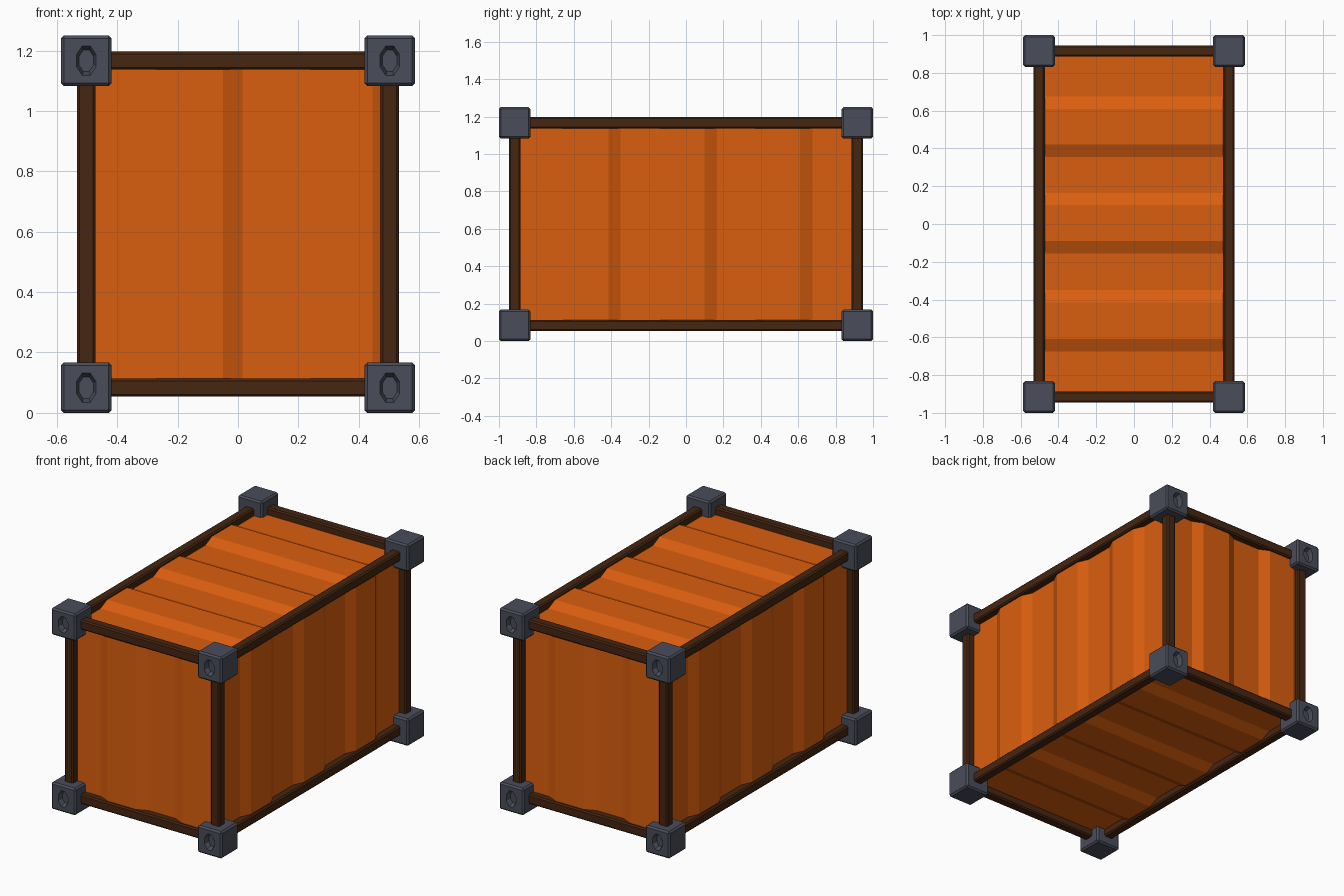
import bpy, bmesh, math
from mathutils import Matrix, Vector

if "Cube" in bpy.data.objects:
    bpy.data.objects.remove(bpy.data.objects["Cube"])

CX, CY, CZ, HZ = 0.5025, 0.916, 0.625, 0.5415   # frame centre lines
CORNER, BEAM, DEPTH = 0.168, 0.06, 0.030


def material(name, rgb):
    m = bpy.data.materials.new(name)
    m.diffuse_color = (*rgb, 1)
    m.use_nodes = True
    m.node_tree.nodes["Principled BSDF"].inputs["Base Color"].default_value = m.diffuse_color
    return m


ORANGE = material("orange panel", (0.70, 0.112, 0.0045))
BROWN = material("dark brown frame", (0.060, 0.019, 0.0055))
GREY = material("slate grey corner", (0.067, 0.075, 0.103))


def add_object(name, mesh, mat=None):
    ob = bpy.data.objects.new(name, mesh)
    bpy.context.collection.objects.link(ob)
    if mat:
        mesh.materials.append(mat)
    return ob


def to_mesh(bm, name):
    bmesh.ops.recalc_face_normals(bm, faces=bm.faces[:])
    me = bpy.data.meshes.new(name)
    bm.to_mesh(me)
    bm.free()
    return me


def box_mesh(name, size, bevel):
    bm = bmesh.new()
    bmesh.ops.create_cube(bm, size=1)
    bmesh.ops.scale(bm, vec=Vector(size), verts=bm.verts[:])
    bmesh.ops.bevel(bm, geom=bm.edges[:], offset=bevel, segments=1,
                    affect='EDGES', profile=0.5)
    return to_mesh(bm, name)


# Corner casting: bevelled cube with a tapered eight-sided socket in its outer end
casting = add_object("casting_base", box_mesh("casting", (CORNER,) * 3, 0.01))
bm = bmesh.new()
h = CORNER / 2
rings = []
for k, y in ((1.0, -h), (0.72, -h + 0.03)):
    if k == 1.0:
        y -= 0.003
    rings.append([bm.verts.new((k * 0.036 * math.cos(a), y, k * 0.054 * math.sin(a)))
                  for a in (math.pi / 8 + i * math.pi / 4 for i in range(8))])
bm.faces.new(rings[0])
bm.faces.new(rings[1])
for i in range(8):
    j = (i + 1) % 8
    bm.faces.new((rings[0][i], rings[0][j], rings[1][j], rings[1][i]))
cutter = add_object("socket_cutter", to_mesh(bm, "socket_cutter"))
cutter.hide_render = True
mod = casting.modifiers.new("socket", 'BOOLEAN')
mod.operation, mod.solver, mod.object = 'DIFFERENCE', 'EXACT', cutter
bpy.context.view_layer.update()
casting_mesh = bpy.data.meshes.new_from_object(
    casting.evaluated_get(bpy.context.evaluated_depsgraph_get()))
bpy.data.objects.remove(casting)
bpy.data.objects.remove(cutter)
casting_mesh.materials.clear()
casting_mesh.materials.append(GREY)

for sx in (-1, 1):
    for sy, yname in ((-1, "front"), (1, "back")):
        for sz, zname in ((-1, "bottom"), (1, "top")):
            side = "left" if sx < 0 else "right"
            ob = add_object(f"corner_{zname}_{yname}_{side}", casting_mesh)
            ob.location = (sx * CX, sy * CY, CZ + sz * HZ)
            ob.rotation_euler.z = 0 if sy < 0 else math.pi

# Frame beams between the castings
centre, reach = (0, 0, CZ), (CX, CY, HZ)
for axis, label in enumerate(("cross_beam", "long_beam", "post")):
    size = [BEAM] * 3
    size[axis] = 2 * reach[axis] - CORNER + 0.04
    u, v = [i for i in range(3) if i != axis]
    for su in (-1, 1):
        for sv in (-1, 1):
            loc = list(centre)
            loc[u] += su * reach[u]
            loc[v] += sv * reach[v]
            add_object(label, box_mesh(label, size, 0.008), BROWN).location = loc


# Corrugated panels: a stepped profile along local x, extruded along local y, facing +z
def panel(name, half_x, half_y, rises, rotation, location):
    """rises holds the x where each slope starts; slopes alternate up and down."""
    run, half = 0.065, DEPTH / 2
    pts, level = [(-half_x, -half)], -half
    for x in rises:
        pts.append((x, level))
        level = -level
        pts.append((min(x + run, half_x + 0.01), level))
    if pts[-1][0] < half_x:
        pts.append((half_x, level))
    bm = bmesh.new()
    rows = [[bm.verts.new((x, s * half_y, z)) for x, z in pts] for s in (-1, 1)]
    for i in range(len(pts) - 1):
        bm.faces.new((rows[0][i], rows[0][i + 1], rows[1][i + 1], rows[1][i]))
    me = bpy.data.meshes.new(name)
    bm.to_mesh(me)
    bm.free()
    me.transform(Matrix.Translation(location) @ rotation)
    add_object(name, me, ORANGE)


def basis(x, y, z):
    return Matrix((x, y, z)).transposed().to_4x4()


X, Y, Z = Vector((1, 0, 0)), Vector((0, 1, 0)), Vector((0, 0, 1))
LONG = (-0.675, -0.415, -0.155, 0.10, 0.355, 0.61)
SHORT = (-0.31, -0.05, 0.20, 0.445)
panel("roof_panel", CY, CX, LONG, basis(Y, -X, Z), (0, 0, CZ + HZ))
panel("floor_panel", CY, CX, LONG, basis(Y, X, -Z), (0, 0, CZ - HZ))
panel("right_panel", CY, HZ, LONG, basis(Y, Z, X), (CX, 0, CZ))
panel("left_panel", CY, HZ, LONG, basis(-Y, Z, -X), (-CX, 0, CZ))
panel("front_panel", CX, HZ, SHORT, basis(X, Z, -Y), (0, -CY, CZ))
panel("back_panel", CX, HZ, SHORT, basis(-X, Z, Y), (0, CY, CZ))
